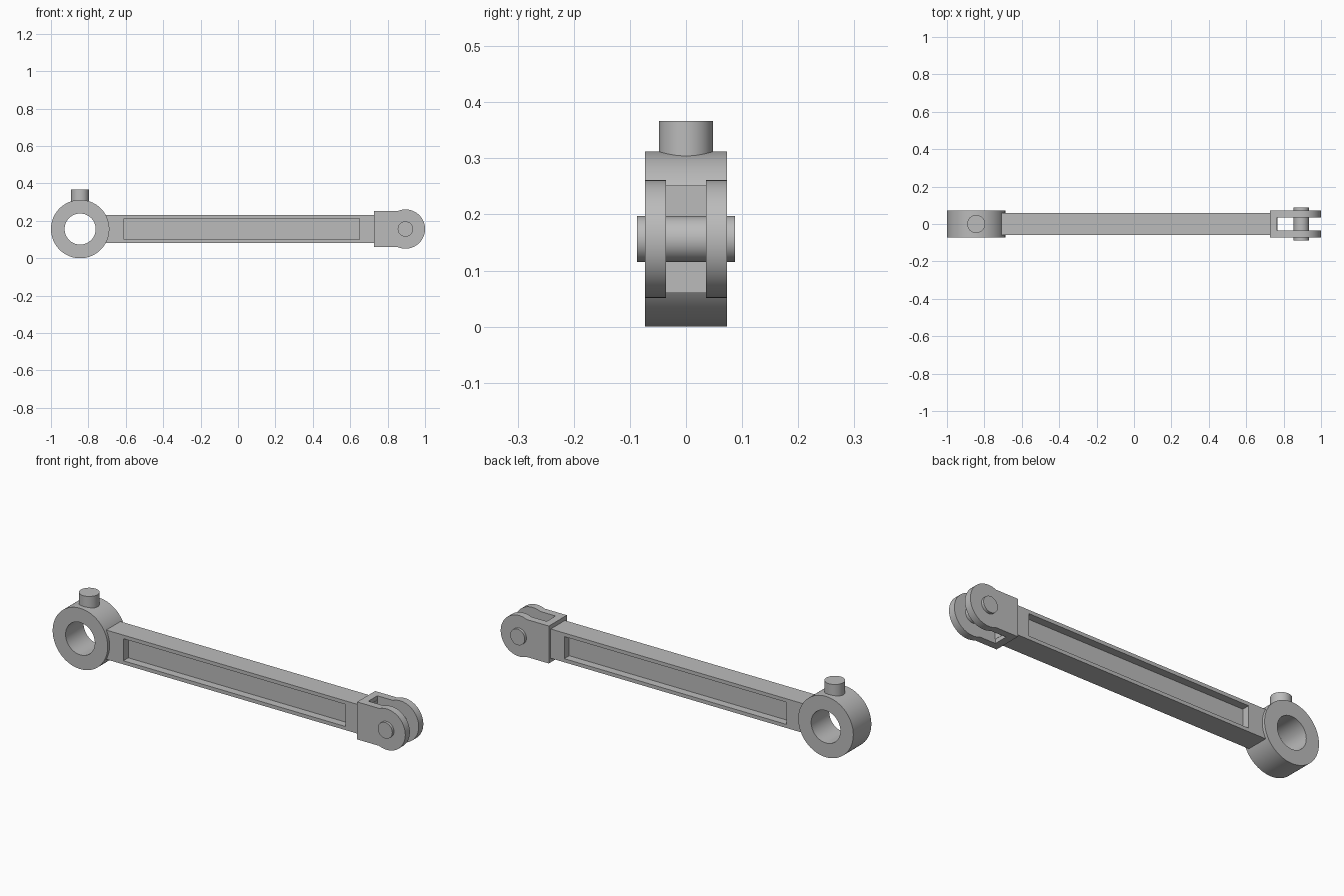
import bpy, bmesh, math
from mathutils import Matrix, Vector

if "Cube" in bpy.data.objects:
    bpy.data.objects.remove(bpy.data.objects["Cube"], do_unlink=True)

steel = bpy.data.materials.new("grey steel")
steel.use_nodes = True
grey = (0.5, 0.5, 0.5, 1)
steel.diffuse_color = grey
steel.node_tree.nodes["Principled BSDF"].inputs["Base Color"].default_value = grey

AXIS_Z = 0.156                 # height of both bores
RING_X, EYE_X = -0.844, 0.895  # bore positions
RING_R, EYE_R = 0.156, 0.105


def finish(name, bm):
    bmesh.ops.recalc_face_normals(bm, faces=bm.faces)
    mesh = bpy.data.meshes.new(name)
    bm.to_mesh(mesh)
    bm.free()
    mesh.materials.append(steel)
    obj = bpy.data.objects.new(name, mesh)
    bpy.context.collection.objects.link(obj)
    bpy.ops.object.select_all(action="DESELECT")
    obj.select_set(True)
    bpy.context.view_layer.objects.active = obj
    bpy.ops.object.shade_smooth_by_angle(angle=math.radians(30))
    return obj


def box_mesh(low, high):
    bm = bmesh.new()
    low, high = Vector(low), Vector(high)
    bmesh.ops.create_cube(bm, size=1)
    bmesh.ops.scale(bm, vec=high - low, verts=bm.verts)
    bmesh.ops.translate(bm, vec=(low + high) / 2, verts=bm.verts)
    return bm


def cylinder(name, radius, length, centre, turn=0):
    bm = bmesh.new()
    bmesh.ops.create_cone(bm, cap_ends=True, segments=64, radius1=radius, radius2=radius, depth=length,
                          matrix=Matrix.Translation(centre) @ Matrix.Rotation(turn, 4, "X"))
    return finish(name, bm)


# Ring end: a rectangle spun around the bore
bm = bmesh.new()
section = [bm.verts.new((RING_X + r, y, AXIS_Z))
           for r, y in ((0.083, -0.073), (RING_R, -0.073), (RING_R, 0.073), (0.083, 0.073))]
edges = [bm.edges.new((section[i], section[(i + 1) % 4])) for i in range(4)]
bmesh.ops.spin(bm, geom=section + edges, cent=(RING_X, 0, AXIS_Z), axis=(0, 1, 0),
               angle=math.tau, steps=96, use_merge=True)
bmesh.ops.remove_doubles(bm, verts=bm.verts, dist=0.0001)
finish("ring_end", bm)

# Stub on top of the ring
cylinder("ring_stub", 0.048, 0.08, (RING_X, 0, 0.327))

# Beam with a long pocket sunk into the front and back
bm = box_mesh((-0.735, -0.0575, 0.081), (0.766, 0.0575, 0.231))
bm.normal_update()
sides = [f for f in bm.faces if abs(f.normal.y) > 0.9]
bmesh.ops.inset_individual(bm, faces=sides, thickness=0.026)
for face in sides:
    for v in face.verts:
        v.co.x = -0.61 if v.co.x < 0 else 0.65
for face in bmesh.ops.extrude_discrete_faces(bm, faces=sides)["faces"]:
    for v in face.verts:
        v.co.y = math.copysign(0.0175, v.co.y)
finish("beam", bm)

# Fork: a solid back with two round-nosed cheeks
HALF = 0.096
finish("fork_back", box_mesh((0.727, -0.073, AXIS_Z - HALF), (0.765, 0.073, AXIS_Z + HALF)))
start = math.pi - math.asin(HALF / EYE_R)
outline = [(0.765, AXIS_Z + HALF), (0.765, AXIS_Z - HALF)]
for i in range(49):
    a = -start + 2 * start * i / 48
    outline.append((EYE_X + EYE_R * math.cos(a), AXIS_Z + EYE_R * math.sin(a)))
for name, side in (("front_cheek", -1), ("back_cheek", 1)):
    bm = bmesh.new()
    face = bm.faces.new([bm.verts.new((x, side * 0.036, z)) for x, z in outline])
    grown = bmesh.ops.extrude_face_region(bm, geom=[face])["geom"]
    bmesh.ops.translate(bm, vec=(0, side * 0.037, 0),
                        verts=[g for g in grown if isinstance(g, bmesh.types.BMVert)])
    finish(name, bm)

# Pin through the fork
cylinder("fork_pin", 0.041, 0.174, (EYE_X, 0, AXIS_Z), math.pi / 2)
